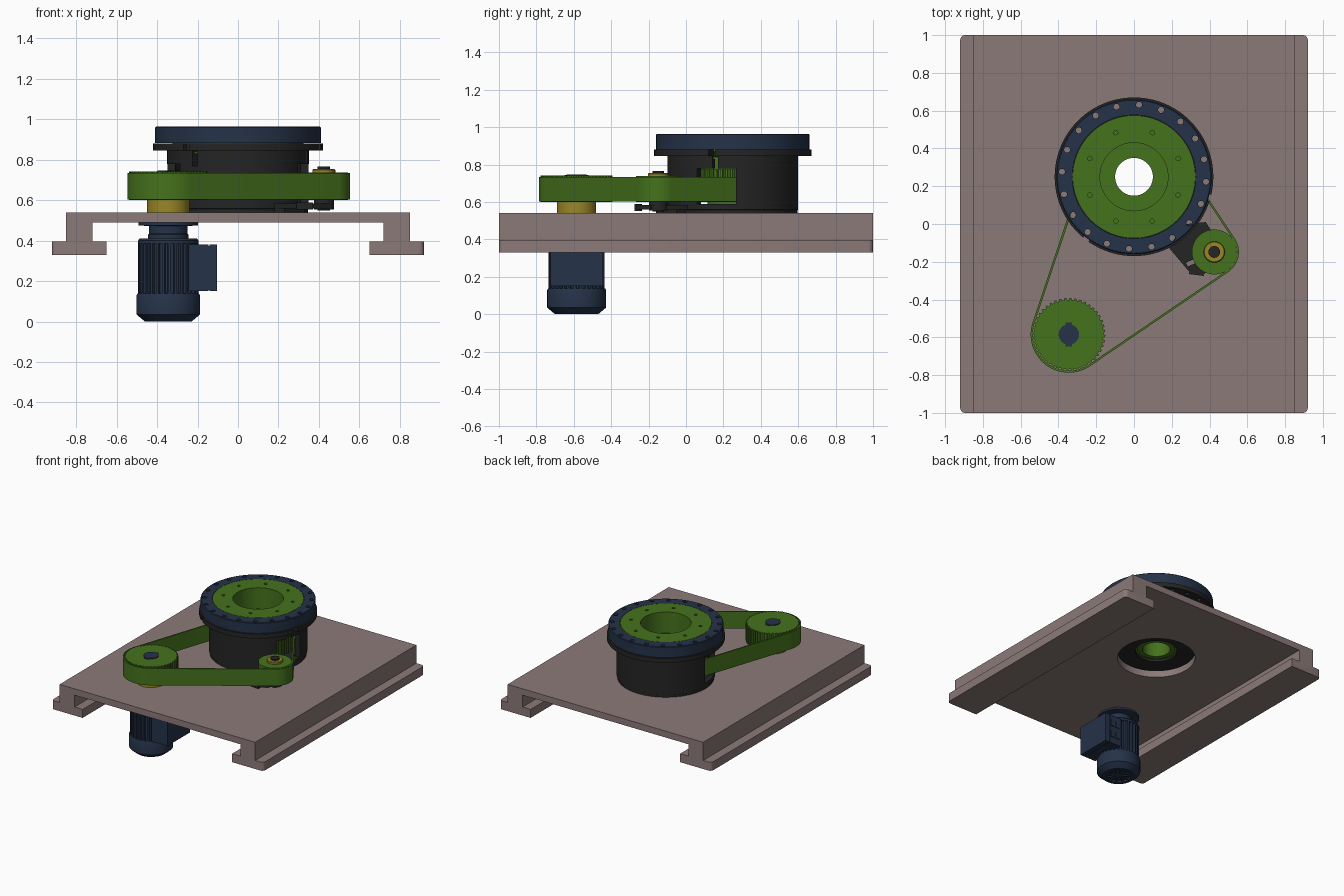
import bpy, bmesh
from math import sin, cos, pi, radians, tau
from mathutils import Vector

if "Cube" in bpy.data.objects:
    bpy.data.objects.remove(bpy.data.objects["Cube"])


def material(name, rgb):
    m = bpy.data.materials.new(name)
    m.diffuse_color = (*rgb, 1)
    m.use_nodes = True
    m.node_tree.nodes["Principled BSDF"].inputs["Base Color"].default_value = m.diffuse_color
    return m


TAUPE = material("taupe", (0.26, 0.195, 0.19))
GREEN = material("green", (0.06, 0.17, 0.012))
NAVY = material("navy", (0.018, 0.032, 0.065))
BLACK = material("black", (0.018, 0.018, 0.018))
YELLOW = material("yellow", (0.32, 0.24, 0.02))


def finish(bm, name, mat):
    bmesh.ops.recalc_face_normals(bm, faces=bm.faces)
    me = bpy.data.meshes.new(name)
    bm.to_mesh(me)
    bm.free()
    me.materials.append(mat)
    ob = bpy.data.objects.new(name, me)
    bpy.context.collection.objects.link(ob)
    return ob


def add_prism(bm, pts, z0, z1, inner=None):
    """Extruded outline; inner is a matching inner outline for a ring."""
    def loop(p, z):
        return [bm.verts.new((x, y, z)) for x, y in p]

    def walls(a, b):
        for i in range(len(a)):
            j = (i + 1) % len(a)
            bm.faces.new((a[i], a[j], b[j], b[i]))
    lo, hi = loop(pts, z0), loop(pts, z1)
    walls(lo, hi)
    if inner:
        lo2, hi2 = loop(inner, z0), loop(inner, z1)
        walls(hi2, lo2)
        walls(lo2, lo)
        walls(hi, hi2)
    else:
        bm.faces.new(lo[::-1])
        bm.faces.new(hi)


def prism(name, pts, z0, z1, mat, inner=None):
    bm = bmesh.new()
    add_prism(bm, pts, z0, z1, inner)
    return finish(bm, name, mat)


def circle(r, c=(0, 0), n=48):
    return [(c[0] + r * cos(tau * i / n), c[1] + r * sin(tau * i / n)) for i in range(n)]


def gear(r0, r1, n, c):
    """Outline with n square teeth between radii r0 and r1."""
    pts = []
    for i in range(n):
        for f, r in ((0, r0), (.4, r0), (.5, r1), (.9, r1)):
            a = tau * (i + f) / n
            pts.append((c[0] + r * cos(a), c[1] + r * sin(a)))
    return pts


def rect(x0, x1, y0, y1):
    return [(x0, y0), (x1, y0), (x1, y1), (x0, y1)]


def sector(a0, a1, r0, r1, c, n=8):
    ang = [radians(a0 + (a1 - a0) * i / n) for i in range(n + 1)]
    return ([(c[0] + r1 * cos(a), c[1] + r1 * sin(a)) for a in ang] +
            [(c[0] + r0 * cos(a), c[1] + r0 * sin(a)) for a in reversed(ang)])


def lathe(name, prof, c, mat, n=72):
    """Revolve a closed (radius, z) profile around a vertical axis at c."""
    bm = bmesh.new()
    rings = [[bm.verts.new((c[0] + r * cos(tau * i / n), c[1] + r * sin(tau * i / n), z))
              for r, z in prof] for i in range(n)]
    m = len(prof)
    for i in range(n):
        a, b = rings[i], rings[(i + 1) % n]
        for k in range(m):
            bm.faces.new((a[k], b[k], b[(k + 1) % m], a[(k + 1) % m]))
    bmesh.ops.remove_doubles(bm, verts=bm.verts, dist=1e-5)
    return finish(bm, name, mat)


def cut(ob, shapes):
    """Subtract prisms given as (outline, z0, z1)."""
    bm = bmesh.new()
    for s in shapes:
        add_prism(bm, *s)
    cutter = finish(bm, "cutter", BLACK)
    cutter.hide_render = True
    mod = ob.modifiers.new("cut", 'BOOLEAN')
    mod.object, mod.solver, mod.operation = cutter, 'EXACT', 'DIFFERENCE'
    me = bpy.data.meshes.new_from_object(ob.evaluated_get(bpy.context.evaluated_depsgraph_get()))
    ob.modifiers.clear()
    ob.data = me
    bpy.data.objects.remove(cutter)


def polar(n, r, start, c):
    return [(c[0] + r * cos(radians(start) + tau * i / n),
             c[1] + r * sin(radians(start) + tau * i / n)) for i in range(n)]


TABLE, MOTOR, IDLER = (0, .25), (-.345, -.585), (.425, -.148)

# Base plate with rail feet, extruded along y
half = [(.85, .54), (.85, .397), (.92, .397), (.92, .33), (.65, .33), (.65, .397), (.72, .397), (.72, .49)]
outline = half + [(-x, z) for x, z in reversed(half)]
bm = bmesh.new()
add_prism(bm, outline, -1, 1)
for v in bm.verts:
    v.co = Vector((v.co.x, v.co.z, v.co.y))
corners = [e for e in bm.edges if all(abs(v.co.x) > .91 for v in e.verts)
           and abs(e.verts[0].co.z - e.verts[1].co.z) > .05]
bmesh.ops.bevel(bm, geom=corners, offset=.025, segments=4, affect='EDGES', profile=.5)
plate = finish(bm, "base_plate", TAUPE)
cut(plate, [(circle(.28, TABLE, 64), .4, .6)])

# Bearing housing: floor, wall and top flange, with belt windows
housing = lathe("bearing_housing", [(.15, .545), (.28, .545), (.28, .54), (.345, .54), (.345, .557), (.35, .56),
                (.35, .845), (.42, .845), (.42, .88), (.335, .88), (.335, .83), (.31, .83), (.31, .58),
                (.19, .58), (.19, .565), (.15, .565)], TABLE, BLACK, 96)
bolt_holes = [(circle(.016, p, 14), .8, 1) for p in polar(20, .382, -4, TABLE)]
cut(housing, [(sector(-33, 3, .25, .40, TABLE), .59, .78),
              (sector(178, 215, .25, .40, TABLE), .59, .78)] + bolt_holes)
cut(housing, [(sector(a, a + 5, .29, .5, TABLE, 2), .77, .885) for a in (-18, 230)])

# Rotating outer ring with bolt circle
ring = lathe("turntable_ring", [(.327, .882), (.41, .882), (.41, .96), (.405, .965), (.327, .965)], TABLE, NAVY, 96)
cut(ring, bolt_holes)

# Rotor: counterbored top disc and hollow hub
rotor = lathe("rotor", [(.1, .56), (.1, .80), (.18, .80), (.18, .965), (.325, .965), (.325, .87),
              (.29, .86), (.23, .84), (.23, .76), (.225, .60), (.135, .60), (.135, .56)], TABLE, GREEN, 96)
cut(rotor, [(circle(.012, p, 12), .92, 1) for p in polar(8, .253, 22.5, TABLE)])
prism("driven_pulley", gear(.244, .252, 60, TABLE), .60, .775, GREEN,
      inner=circle(.225, TABLE, 240))

# Belt: outline of the hull round the three pulleys
wheels = [(TABLE, .265), (MOTOR, .202), (IDLER, .13)]
outer, inner = [], []
for i in range(180):
    nx, ny = cos(tau * i / 180), sin(tau * i / 180)
    c, r = max(wheels, key=lambda w: w[0][0] * nx + w[0][1] * ny + w[1])
    outer.append((c[0] + r * nx, c[1] + r * ny))
    inner.append((c[0] + (r - .011) * nx, c[1] + (r - .011) * ny))
prism("drive_belt", outer, .603, .735, GREEN, inner)

# Motor pulley, bushing and keyed shaft
prism("motor_pulley", gear(.183, .193, 44, MOTOR), .60, .741, GREEN)
prism("motor_bushing", circle(.105, MOTOR, 64), .535, .602, YELLOW)
prism("motor_shaft", circle(.054, MOTOR), .48, .747, NAVY)
mx, my = MOTOR
prism("shaft_key", rect(mx - .017, mx + .017, my - .064, my + .064), .60, .745, NAVY)

# Motor: fan cover, finned body, neck and mounting flange
lathe("fan_cover", [(0, .012), (.085, .012), (.09, 0), (.115, 0), (.157, .035), (.157, .13),
                    (.153, .138), (0, .138)], MOTOR, NAVY)
lathe("motor_fan_hub", [(0, .004), (.03, .004), (.03, .02), (0, .02)], MOTOR, NAVY, 32)
for i in range(12):
    a = i * 30
    prism("fan_grille_spoke", sector(a - 4, a + 4, .03, .095, MOTOR, 2), .004, .016, NAVY)
prism("motor_finned_body", gear(.134, .149, 30, MOTOR), .135, .392, NAVY)
lathe("motor_neck", [(0, .385), (.15, .385), (.15, .40), (.142, .41), (.10, .412), (.10, .43), (.095, .435),
                     (.095, .472), (.148, .476), (.148, .49), (0, .49)], MOTOR, NAVY)
prism("terminal_box", rect(mx + .10, mx + .20, my - .14, my + .14), .15, .38, NAVY)
prism("terminal_box_lid", rect(mx + .203, mx + .24, my - .14, my + .14), .15, .38, NAVY)
prism("terminal_box_gasket", rect(mx + .19, mx + .21, my - .134, my + .134), .156, .374, NAVY)
for x in (.13, .175):
    for z in (.2, .29):
        prism("cable_entry", rect(mx + x - .016, mx + x + .016, my + .13, my + .147), z, z + .05, NAVY)

# Idler pulley with hub and axle
lathe("idler_pulley", [(.05, .60), (.119, .60), (.119, .738), (.05, .738)], IDLER, GREEN)
lathe("idler_hub", [(.03, .60), (.056, .60), (.056, .75), (.052, .755), (.03, .755)], IDLER, YELLOW)
prism("idler_axle", circle(.031, IDLER), .55, .766, BLACK)

# Tensioner arm, clamp block and adjusting bolt
arm = prism("tensioner_arm", [(.18, -.12), (.28, 0), (.38, .01), (.45, -.1), (.46, -.19), (.37, -.265), (.29, -.25)],
            .56, .583, BLACK)
cut(arm, [([(.275, -.205), (.33, -.18), (.34, -.20), (.285, -.225)], .5, .65)])
prism("tensioner_clamp", [(.18, -.12), (.28, 0), (.33, -.05), (.23, -.16)], .54, .575, BLACK)
prism("idler_spacer", circle(.05, IDLER), .555, .602, BLACK)
prism("adjusting_bolt", [(.29, -.265), (.37, -.275), (.365, -.24), (.30, -.235)], .553, .59, BLACK)

# Smooth round surfaces, keep hard edges
bpy.ops.object.select_all(action='SELECT')
bpy.context.view_layer.objects.active = plate
bpy.ops.object.shade_smooth_by_angle(angle=radians(30))
